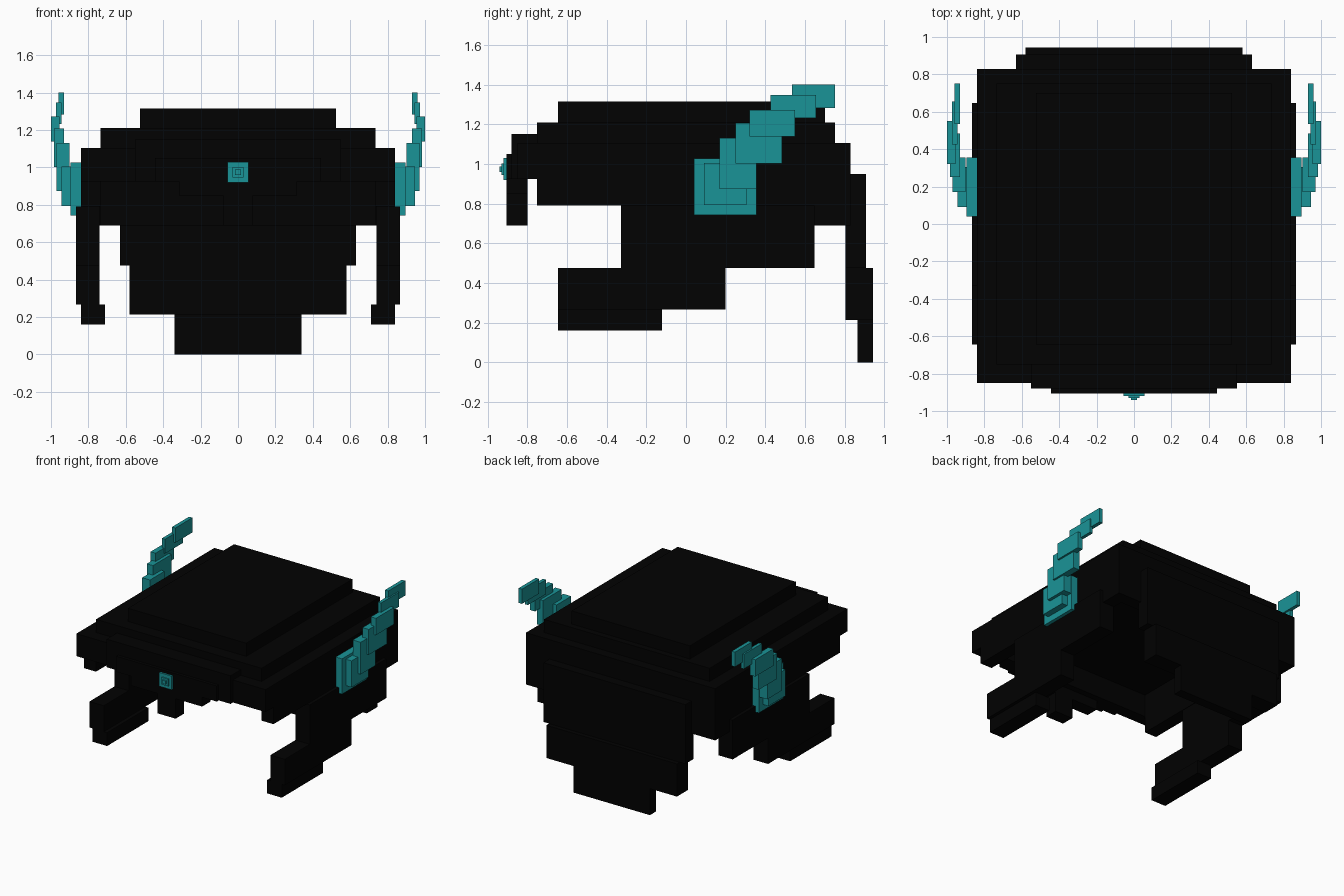
import bpy
import bmesh

if "Cube" in bpy.data.objects:
    bpy.data.objects.remove(bpy.data.objects["Cube"], do_unlink=True)


def make_material(name, rgb):
    mat = bpy.data.materials.new(name)
    mat.use_nodes = True
    colour = (*rgb, 1.0)
    mat.diffuse_color = colour
    mat.node_tree.nodes["Principled BSDF"].inputs["Base Color"].default_value = colour
    return mat


BLACK = make_material("black_plate", (0.0005, 0.0005, 0.0005))
TEAL = make_material("teal_crystal", (0.01, 0.295, 0.31))


def part(name, mat, *boxes, mirror=False):
    """One object made of boxes given as (x range, y range, z range)."""
    bm = bmesh.new()
    for box in boxes:
        verts = bmesh.ops.create_cube(bm, size=1)["verts"]
        for v in verts:
            for axis, (low, high) in enumerate(box):
                v.co[axis] = low if v.co[axis] < 0 else high
    mesh = bpy.data.meshes.new(name)
    bm.to_mesh(mesh)
    bm.free()
    mesh.materials.append(mat)
    obj = bpy.data.objects.new(name, mesh)
    bpy.context.collection.objects.link(obj)
    if mirror:
        mod = obj.modifiers.new("mirror", "MIRROR")
        mod.use_mirror_merge = False
    return obj


def wide(half):
    return (-half, half)


# Stepped crown over a hollow shell
part("crown_top", BLACK, (wide(0.525), (-0.645, 0.70), (1.21, 1.315)))
part("crown_middle", BLACK, (wide(0.735), (-0.75, 0.75), (1.105, 1.21)))
part("front_wall", BLACK, (wide(0.84), (-0.85, -0.75), (0.925, 1.105)))
part("back_wall", BLACK, (wide(0.84), (0.73, 0.83), (0.69, 1.105)))
part("side_wall", BLACK,
     ((0.735, 0.84), (-0.75, 0.645), (0.79, 1.105)),
     ((0.735, 0.84), (0.645, 0.73), (0.69, 1.105)), mirror=True)

# Brow plates and stepped nose guard
part("brow_plate", BLACK, (wide(0.55), (-0.88, -0.75), (0.925, 1.15)))
part("brow_centre", BLACK, (wide(0.445), (-0.905, -0.88), (0.925, 1.05)))
part("nose_bridge", BLACK, (wide(0.315), (-0.905, -0.80), (0.85, 0.925)))
part("nose_guard", BLACK, (wide(0.08), (-0.905, -0.80), (0.69, 0.85)))

# Cheek guards, reaching forward in steps
part("cheek_guard", BLACK,
     ((0.74, 0.867), (-0.328, 0.647), (0.475, 0.79)),
     ((0.74, 0.867), (-0.645, 0.198), (0.267, 0.475)),
     ((0.71, 0.84), (-0.645, -0.12), (0.16, 0.267)), mirror=True)

# Neck guard at the back, narrowing downward
part("neck_guard", BLACK,
     (wide(0.63), (0.805, 0.907), (0.475, 0.95)),
     (wide(0.58), (0.805, 0.943), (0.213, 0.475)),
     (wide(0.34), (0.865, 0.943), (0.0, 0.213)))

# Forehead gem
part("brow_gem", TEAL,
     (wide(0.055), (-0.92, -0.905), (0.92, 1.03)),
     (wide(0.03), (-0.93, -0.92), (0.945, 1.003)),
     (wide(0.015), (-0.94, -0.93), (0.96, 0.988)))

# Horns of overlapping plates sweeping up and back
part("horn", TEAL,
     ((0.84, 0.895), (0.04, 0.355), (0.743, 1.027)),
     ((0.895, 0.945), (0.09, 0.305), (0.793, 1.005)),
     ((0.90, 0.97), (0.17, 0.355), (0.873, 1.13)),
     ((0.93, 0.985), (0.25, 0.485), (1.003, 1.207)),
     ((0.955, 1.0), (0.32, 0.55), (1.138, 1.273)),
     ((0.945, 0.972), (0.425, 0.655), (1.232, 1.348)),
     ((0.93, 0.96), (0.535, 0.75), (1.282, 1.4)), mirror=True)
